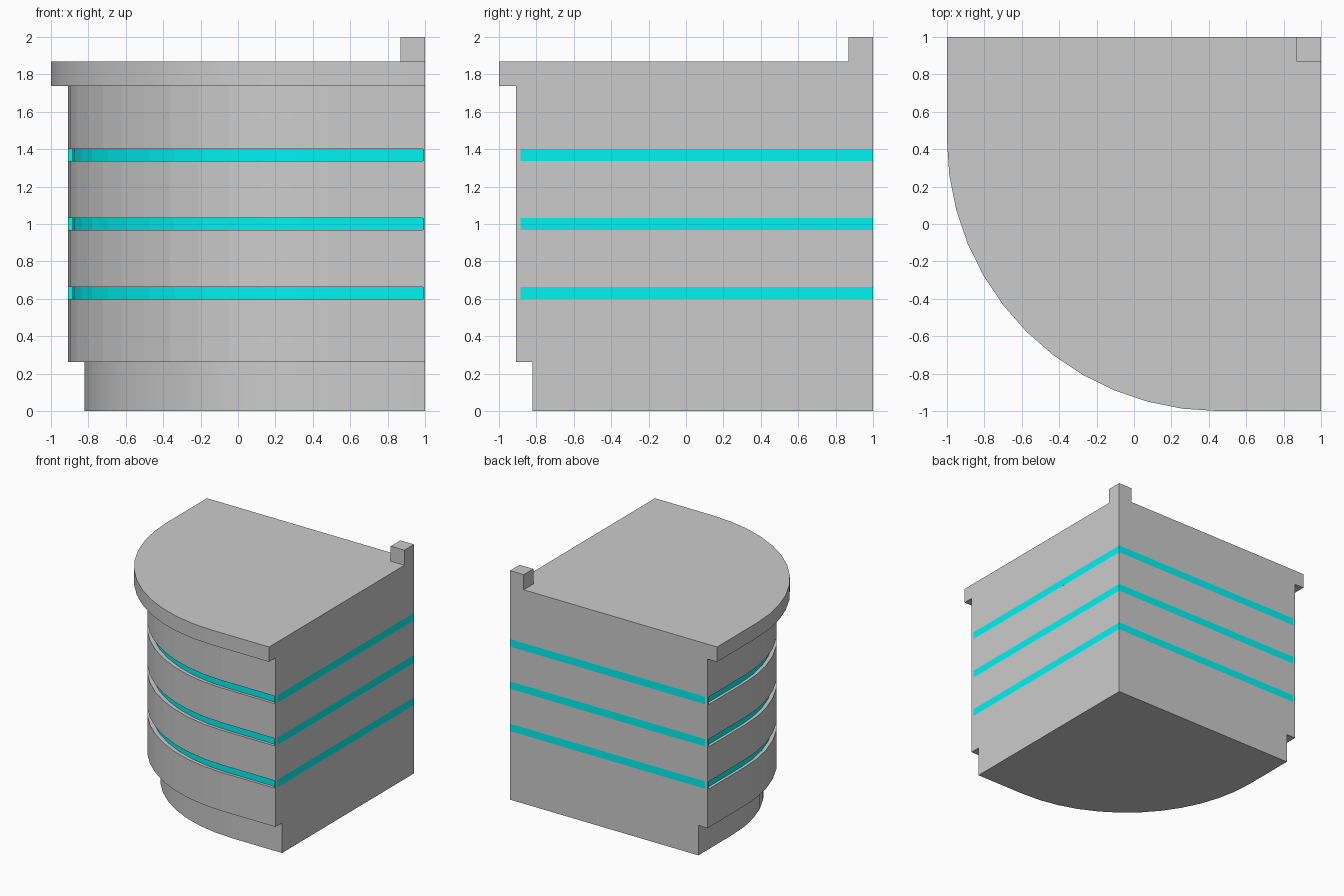
import bpy, bmesh, math

if "Cube" in bpy.data.objects:
    bpy.data.objects.remove(bpy.data.objects["Cube"])

cyan = bpy.data.materials.new("cyan")
cyan.diffuse_color = (0.0, 0.9, 0.9, 1)
cyan.use_nodes = True
cyan.node_tree.nodes["Principled BSDF"].inputs["Base Color"].default_value = cyan.diffuse_color


def finish(name, bm, mat=None, smooth=False):
    bmesh.ops.recalc_face_normals(bm, faces=bm.faces)
    me = bpy.data.meshes.new(name)
    bm.to_mesh(me)
    bm.free()
    ob = bpy.data.objects.new(name, me)
    bpy.context.collection.objects.link(ob)
    if mat:
        me.materials.append(mat)
    if smooth:
        bpy.ops.object.select_all(action='DESELECT')
        ob.select_set(True)
        bpy.context.view_layer.objects.active = ob
        bpy.ops.object.shade_smooth_by_angle(angle=math.radians(30))
    return ob


def corner_prism(name, edge, centre, z0, z1, mat=None, smooth=False):
    """Square block against x = y = 1 with one large rounded corner."""
    r = centre - edge
    pts = [(1, 1), (edge, 1)]
    for i in range(13):
        a = math.radians(7.5 * i)
        pts.append((centre - r * math.cos(a), centre - r * math.sin(a)))
    pts.append((1, edge))
    bm = bmesh.new()
    low = [bm.verts.new((x, y, z0)) for x, y in pts]
    high = [bm.verts.new((x, y, z1)) for x, y in pts]
    bm.faces.new(low)
    bm.faces.new(high)
    for i in range(len(pts)):
        j = (i + 1) % len(pts)
        bm.faces.new((low[i], low[j], high[j], high[i]))
    return finish(name, bm, mat, smooth)


def box(name, lo, hi, mat=None):
    bm = bmesh.new()
    bmesh.ops.create_cube(bm, size=1)
    for v in bm.verts:
        v.co = [hi[k] if v.co[k] > 0 else lo[k] for k in range(3)]
    return finish(name, bm, mat)


# Recessed base, overhanging worktop and the small corner post
corner_prism("base", -0.82, 0.52, 0, 0.262, smooth=True)
corner_prism("worktop", -1, 0.45, 1.738, 1.868, smooth=True)
box("corner_post", (0.868, 0.868, 1.868), (1, 1, 2))

# Front panels separated by recessed cyan strips
strips = [(c - 0.0325, c + 0.0325) for c in (0.631, 1.0, 1.369)]
levels = [0.262] + [z for s in strips for z in s] + [1.738]
for i in range(0, len(levels), 2):
    corner_prism(f"panel_{i // 2 + 1}", -0.91, 0.485, levels[i], levels[i + 1])

for i, (z0, z1) in enumerate(strips, 1):
    corner_prism(f"strip_{i}", -0.885, 0.51, z0, z1, cyan)
    # Thin wall closing each end of the groove, cyan on the inside
    for part, a, b, mat in (("wall", 0.995, 1, None), ("lining", 0.99, 0.995, cyan)):
        box(f"left_end_{part}_{i}", (-0.91, a, z0), (-0.885, b, z1), mat)
        box(f"front_end_{part}_{i}", (a, -0.91, z0), (b, -0.885, z1), mat)
